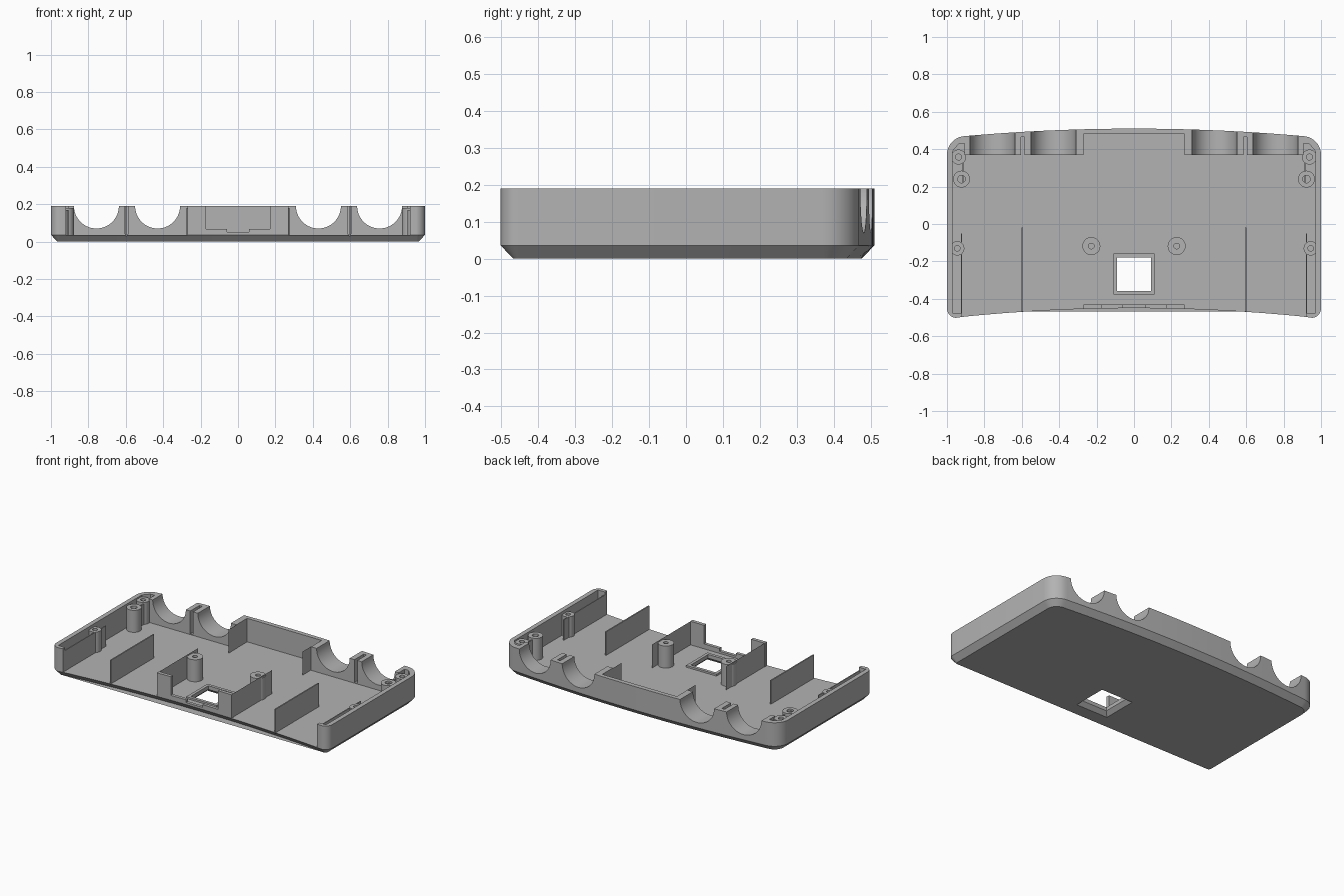
import bpy, bmesh, math
from mathutils import Vector

cube = bpy.data.objects.get("Cube")
if cube:
    bpy.data.objects.remove(cube, do_unlink=True)

FLOOR, TOP = 0.036, 0.19
grey = bpy.data.materials.new("grey plastic")
grey.use_nodes = True
COLOUR = (0.45, 0.45, 0.45, 1)
grey.diffuse_color = COLOUR
grey.node_tree.nodes["Principled BSDF"].inputs["Base Color"].default_value = COLOUR


def finish(name, bm, recalc=True):
    if recalc:
        bmesh.ops.recalc_face_normals(bm, faces=bm.faces)
    mesh = bpy.data.meshes.new(name)
    bm.to_mesh(mesh)
    bm.free()
    ob = bpy.data.objects.new(name, mesh)
    bpy.context.collection.objects.link(ob)
    mesh.materials.append(grey)
    return ob


def loft(name, loops):
    """Closed solid through equal-length point loops."""
    bm = bmesh.new()
    rings = [[bm.verts.new(p) for p in loop] for loop in loops]
    n = len(rings[0])
    for a, b in zip(rings, rings[1:]):
        for i in range(n):
            j = (i + 1) % n
            bm.faces.new((a[i], a[j], b[j], b[i]))
    bm.faces.new(rings[0])
    bm.faces.new(rings[-1])
    return finish(name, bm)


def prism(name, pts, z0, z1):
    return loft(name, [[(x, y, z) for x, y in pts] for z in (z0, z1)])


def rect(x0, x1, y0, y1):
    return [(x0, y0), (x1, y0), (x1, y1), (x0, y1)]


def box(name, x0, x1, y0, y1, z0, z1):
    return prism(name, rect(x0, x1, y0, y1), z0, z1)


def mirrored(half):
    return half + [(-x, y) for x, y in reversed(half)]


def arc(cx, cy, r, a0, a1, n=10):
    angles = [math.radians(a0 + (a1 - a0) * i / n) for i in range(n + 1)]
    return [(cx + r * math.cos(a), cy + r * math.sin(a)) for a in angles]


def offset(pts, d):
    """Move a clockwise outline inward."""
    out = []
    for i, p in enumerate(pts):
        t = Vector(pts[(i + 1) % len(pts)]) - Vector(pts[i - 1])
        t.normalize()
        out.append((p[0] + t.y * d, p[1] - t.x * d))
    return out


def post(name, x, y, r, hole, z1, depth=0.08, n=28):
    """Round screw post with a blind hole."""
    loops = [[(px, py, z) for px, py in arc(x, y, rad, 0, 360 - 360 / n, n - 1)]
             for rad, z in ((r, FLOOR - 0.01), (r, z1), (hole, z1), (hole, z1 - depth))]
    return loft(name, loops)


def panel(name, x, y0, y1, facing):
    """Paper-thin partition whose face looks along x."""
    bm = bmesh.new()
    vs = [bm.verts.new(p) for p in ((x, y0, FLOOR), (x, y1, FLOOR), (x, y1, TOP), (x, y0, TOP))]
    bm.faces.new(vs if facing > 0 else vs[::-1])
    return finish(name, bm, recalc=False)


# Outer shell: bowed back, hollow-bowed front, chamfered underside
back = [(x, 0.51 - 0.049 * x * x) for x in [i * 0.075 + 0.0375 for i in range(12)]]
front = [(x, -0.45 - 0.055 * x * x) for x in [0.9 - i * 0.075 for i in range(12)]]
outline = mirrored(back + arc(0.9, 0.37, 0.1, 88, 0) + arc(0.95, -0.452, 0.05, 0, -85) + front)
shell = loft("case_shell", [[(x, y, z) for x, y in pts] for pts, z in
                            ((offset(outline, 0.034), 0), (outline, FLOOR), (outline, TOP))])

# Interior, with solid blocks left at the back and open bays at the front
cavity = mirrored([(0.27, 0.48), (0.27, 0.37), (0.905, 0.37), (0.905, 0.43), (0.935, 0.43),
                   (0.97, 0.39), (0.97, -0.475), (0.92, -0.475), (0.92, -0.6),
                   (0.27, -0.6), (0.27, -0.43)])
cutters = [prism("interior_cutter", cavity, FLOOR, 0.4)]

# Round cradles and card slots in the back blocks
for s in (-1, 1):
    for cx in (0.43, 0.757):
        circle = arc(s * cx, TOP, 0.12, 0, 355, 71)
        cutters.append(loft("cradle_cutter",
                            [[(x, y, z) for x, z in circle] for y in (0.3, 0.6)]))
    cutters.append(box("slot_cutter", s * 0.595 - 0.01, s * 0.595 + 0.01, 0.3, 0.465, FLOOR + 0.005, 0.3))

# Port notch in the front wall
cutters.append(box("port_cutter", -0.17, 0.17, -0.6, -0.4, 0.068, 0.3))
cutters.append(box("port_lip_cutter", -0.06, 0.06, -0.6, -0.4, 0.05, 0.3))

# Square window through the floor, flaring below
WY = -0.268


def square(r, z):
    return [(x, y, z) for x, y in rect(-r, r, WY - r, WY + r)]


cutters.append(loft("window_cutter", [square(0.125, -0.01), square(0.09, 0.024), square(0.09, 0.1)]))

for cutter in cutters:
    mod = shell.modifiers.new("cut", 'BOOLEAN')
    mod.operation, mod.solver, mod.object = 'DIFFERENCE', 'EXACT', cutter
    cutter.hide_render = True
bpy.context.view_layer.update()
cut_mesh = bpy.data.meshes.new_from_object(shell.evaluated_get(bpy.context.evaluated_depsgraph_get()))
shell.modifiers.clear()
shell.data = cut_mesh
for cutter in cutters:
    bpy.data.objects.remove(cutter, do_unlink=True)

# Raised rim round the window
for s in (-1, 1):
    box("window_rim_side", s * 0.09, s * 0.11, WY - 0.11, WY + 0.11, FLOOR - 0.005, FLOOR + 0.012)
    box("window_rim_end", -0.09, 0.09, WY + s * 0.09, WY + s * 0.11, FLOOR - 0.005, FLOOR + 0.012)

for s, side in ((-1, "right"), (1, "left")):
    # Bay dividers
    box(side + "_bay_divider", s * 0.597 - 0.004, s * 0.597 + 0.004, -0.468, -0.02, FLOOR - 0.005, TOP)
    panel(side + "_inner_partition", s * 0.268, -0.43, -0.03, s)
    panel(side + "_back_partition", s * 0.268, 0.285, 0.37, s)
    # Side rails hiding the screw posts
    box(side + "_front_rail", s * 0.92, s * 0.926, -0.48, -0.05, FLOOR - 0.005, TOP - 0.02)
    box(side + "_back_rail", s * 0.912, s * 0.918, 0.22, 0.37, FLOOR - 0.005, TOP - 0.02)
    # Posts
    post(side + "_board_post", s * 0.228, -0.118, 0.048, 0.015, TOP - 0.01)
    post(side + "_front_screw_post", s * 0.945, -0.13, 0.038, 0.015, TOP - 0.02)
    post(side + "_back_screw_post", s * 0.938, 0.358, 0.04, 0.016, TOP - 0.01)
    post(side + "_clip_post", s * 0.922, 0.24, 0.045, 0.02, TOP - 0.01)

# Smooth curved walls, keep edges crisp
bpy.ops.object.select_all(action='DESELECT')
for ob in bpy.context.collection.objects:
    if ob.type == 'MESH' and grey.name in ob.data.materials:
        ob.select_set(True)
        bpy.context.view_layer.objects.active = ob
bpy.ops.object.shade_smooth_by_angle(angle=math.radians(30))
